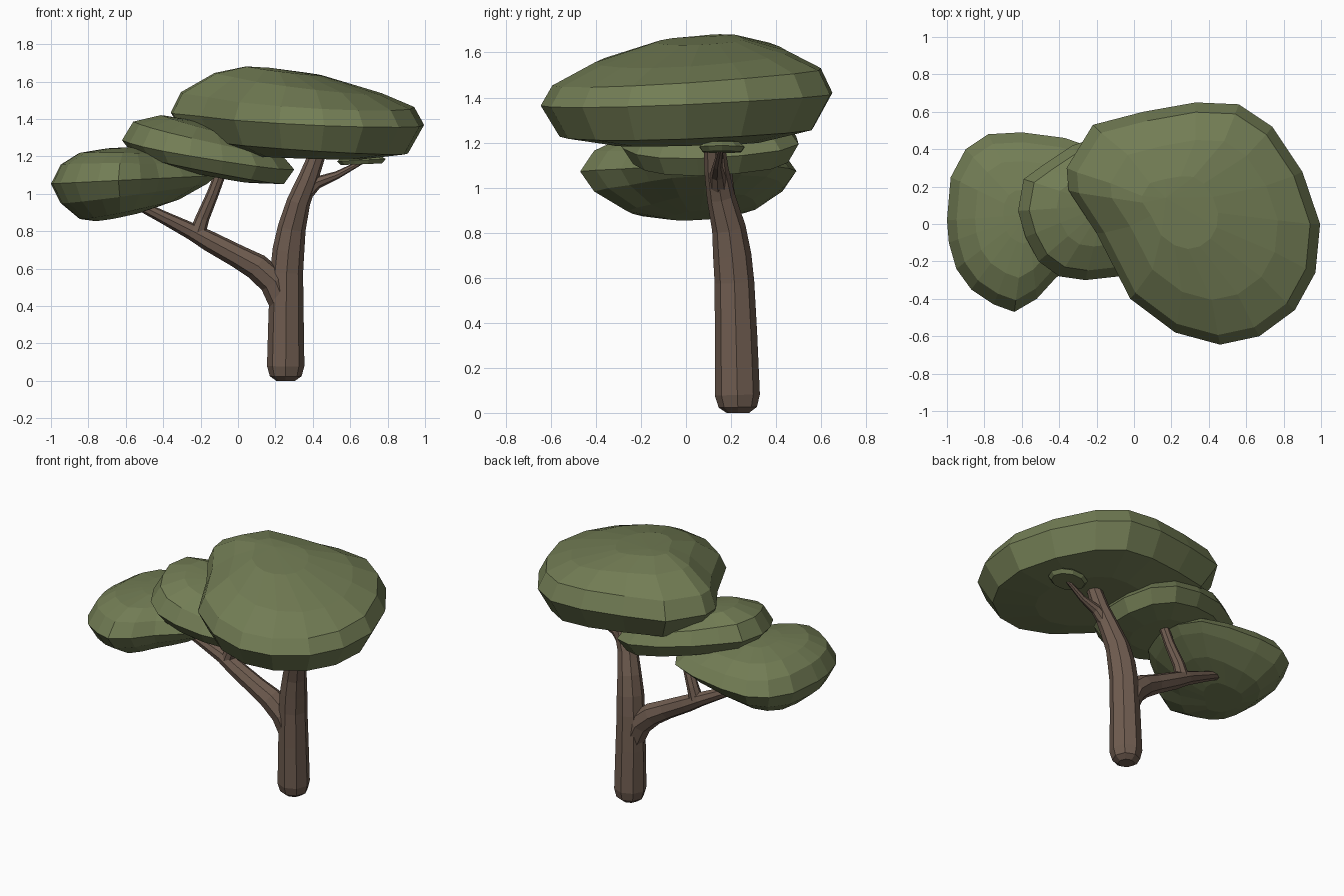
import bpy, bmesh
from math import cos, sin, pi


def material(name, rgb):
    m = bpy.data.materials.new(name)
    m.diffuse_color = (*rgb, 1)
    return m


LEAF = material("leaf_green", (0.17, 0.205, 0.09))
BARK = material("bark_brown", (0.16, 0.108, 0.08))


def canopy(name, centre, outline, layers):
    """Loft one outline through layers of (scale, dx, dy, z, x slope, y slope)."""
    cx, cy = centre
    bm = bmesh.new()
    rings = []
    for s, dx, dy, z, sx, sy in layers:
        ring = []
        for x, y in outline:
            px, py = (x - cx) * s + dx, (y - cy) * s + dy
            ring.append(bm.verts.new((cx + px, cy + py, z + px * sx + py * sy)))
        rings.append(ring)
    n = len(outline)
    for a, b in zip(rings, rings[1:]):
        for i in range(n):
            j = (i + 1) % n
            bm.faces.new((a[i], a[j], b[j], b[i]))
    bm.faces.new(rings[0])
    bmesh.ops.remove_doubles(bm, verts=bm.verts, dist=0.0005)
    bmesh.ops.recalc_face_normals(bm, faces=bm.faces)
    me = bpy.data.meshes.new(name)
    bm.to_mesh(me)
    bm.free()
    me.materials.append(LEAF)
    ob = bpy.data.objects.new(name, me)
    bpy.context.collection.objects.link(ob)
    return ob


def limb(name, points):
    """Eight-sided tapered tube through points of (x, y, z, radius)."""
    cu = bpy.data.curves.new(name, 'CURVE')
    cu.dimensions = '3D'
    cu.bevel_depth = 1
    cu.bevel_resolution = 2
    cu.use_fill_caps = True
    sp = cu.splines.new('POLY')
    sp.points.add(len(points) - 1)
    sp.use_smooth = False
    for p, (x, y, z, r) in zip(sp.points, points):
        p.co = (x, y, z, 1)
        p.radius = r
    cu.materials.append(BARK)
    ob = bpy.data.objects.new(name, cu)
    bpy.context.collection.objects.link(ob)
    bpy.ops.object.select_all(action='DESELECT')
    ob.select_set(True)
    bpy.context.view_layer.objects.active = ob
    bpy.ops.object.convert(target='MESH')
    return bpy.context.object


# Trunk continuing into the right limb
limb("trunk", [(.255, .23, 0, .05), (.255, .23, .025, .085), (.255, .228, .08, .1),
               (.257, .222, .35, .094), (.26, .215, .58, .088), (.27, .205, .7, .085),
               (.288, .19, .82, .075), (.325, .155, .96, .063), (.375, .135, 1.08, .054),
               (.42, .125, 1.2, .046), (.435, .12, 1.25, .04)])

# Left limb and the two side twigs
limb("left_branch", [(.245, .22, .4, .072), (.19, .212, .53, .078), (.1, .205, .61, .072),
                     (0, .2, .665, .062), (-.15, .2, .745, .055), (-.25, .2, .80, .045),
                     (-.4, .18, .875, .034), (-.55, .16, .95, .026)])
limb("left_twig", [(-.22, .2, .78, .045), (-.19, .2, .87, .037),
                   (-.135, .18, 1.0, .032), (-.09, .17, 1.12, .03)])
limb("right_twig", [(.35, .145, .99, .042), (.42, .14, 1.06, .034),
                    (.53, .14, 1.1, .021), (.67, .155, 1.175, .012)])

# Large top canopy
canopy("top_canopy", (.33, 0),
       [(-.36, .3), (-.22, .53), (.05, .6), (.33, .65), (.56, .64), (.74, .52),
        (.9, .28), (.995, 0), (.97, -.26), (.86, -.46), (.67, -.6), (.46, -.645),
        (.22, -.58), (-.02, -.4), (-.2, -.05), (-.35, .18)],
       [(.5, 0, 0, 1.195, -.03, .02), (.87, 0, 0, 1.25, -.06, .03),
        (1, 0, 0, 1.395, -.04, .04), (.92, 0, 0, 1.495, -.05, .06),
        (.66, 0, .02, 1.585, -.11, .05), (.3, -.08, .06, 1.645, -.11, .03),
        (0, -.16, .14, 1.652, -.11, .03)])

# Middle canopy, sloping down to the right
canopy("middle_canopy", (-.16, .1),
       [(-.62, .07), (-.59, .24), (-.48, .32), (-.33, .42), (-.12, .49), (.08, .5),
        (.22, .42), (.29, .25), (.3, .05), (.22, -.12), (.1, -.22), (-.08, -.28),
        (-.26, -.3), (-.4, -.28), (-.51, -.2), (-.58, -.07)],
       [(.5, 0, 0, 1.105, -.2, .05), (.88, 0, 0, 1.135, -.2, .05),
        (1, 0, 0, 1.21, -.17, .06), (.87, 0, 0, 1.295, -.23, .05),
        (.55, 0, 0, 1.35, -.28, .03), (0, 0, 0, 1.38, 0, 0)])

# Left canopy, thinning to the right
canopy("left_canopy", (-.57, .05),
       [(-1, .02), (-.98, .25), (-.9, .4), (-.78, .48), (-.6, .49), (-.37, .46),
        (-.2, .4), (-.12, .27), (-.11, .1), (-.18, -.08), (-.29, -.19), (-.42, -.29),
        (-.52, -.4), (-.64, -.47), (-.75, -.43), (-.87, -.35), (-.95, -.24), (-.99, -.1)],
       [(.28, -.08, 0, .89, .17, .05), (.6, -.02, 0, .92, .19, .04),
        (.88, 0, 0, 1.0, .13, .02), (1, 0, 0, 1.075, .05, 0),
        (.88, 0, 0, 1.155, 0, -.02), (.65, 0, 0, 1.212, -.02, -.02),
        (.3, 0, 0, 1.243, 0, 0), (0, 0, 0, 1.25, 0, 0)])

# Small leaf tuft at the end of the right twig
canopy("leaf_tuft", (.66, .16),
       [(.66 + .13 * cos(i * pi / 5), .16 + .105 * sin(i * pi / 5)) for i in range(10)],
       [(.85, 0, 0, 1.158, .04, 0), (1, 0, 0, 1.18, .05, 0),
        (.75, 0, 0, 1.203, .02, 0), (0, 0, 0, 1.212, 0, 0)])
